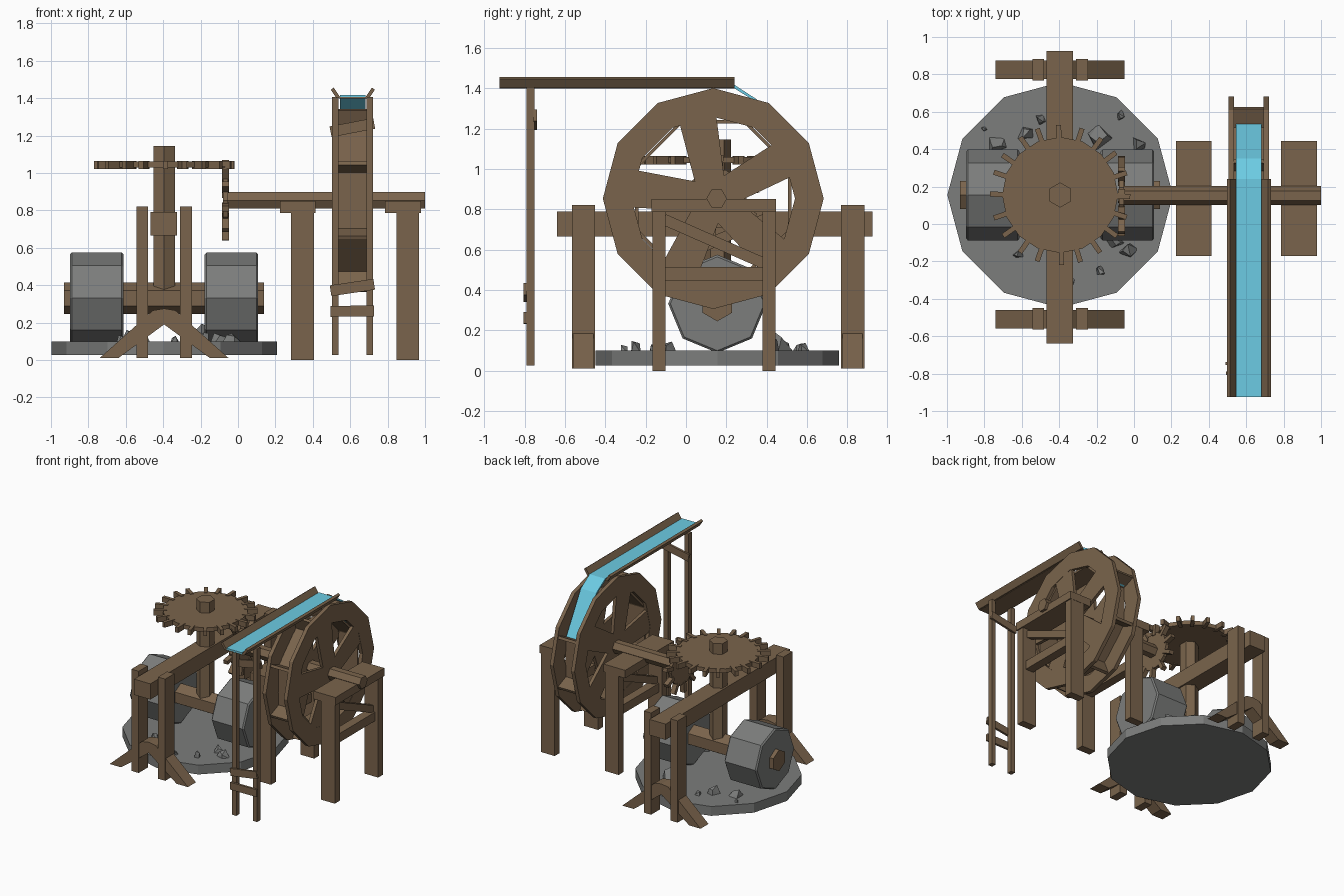
import bpy, bmesh, math, random
from math import sin, cos, pi, radians
from mathutils import Vector as V

random.seed(4)
cube = bpy.data.objects.get("Cube")
if cube:
    bpy.data.objects.remove(cube, do_unlink=True)


def material(name, rgb):
    m = bpy.data.materials.new(name)
    m.use_nodes = True
    m.diffuse_color = (*rgb, 1)
    b = m.node_tree.nodes["Principled BSDF"]
    b.inputs["Base Color"].default_value = (*rgb, 1)
    b.inputs["Roughness"].default_value = 0.9
    return m


WOOD = material("weathered wood", (0.195, 0.127, 0.072))
STONE = material("grey stone", (0.20, 0.205, 0.20))
WATER = material("water blue", (0.15, 0.60, 0.77))


def finish(name, bm, mat):
    bmesh.ops.recalc_face_normals(bm, faces=bm.faces)
    me = bpy.data.meshes.new(name)
    bm.to_mesh(me)
    bm.free()
    me.materials.append(mat)
    ob = bpy.data.objects.new(name, me)
    bpy.context.collection.objects.link(ob)
    return ob


def add_prism(bm, pts, vec):
    """Extrude a closed outline along a vector."""
    f = bm.faces.new([bm.verts.new(p) for p in pts])
    r = bmesh.ops.extrude_face_region(bm, geom=[f], use_keep_orig=True)
    vs = [g for g in r["geom"] if isinstance(g, bmesh.types.BMVert)]
    bmesh.ops.translate(bm, verts=vs, vec=V(vec))


def prism(name, pts, vec, mat=WOOD):
    bm = bmesh.new()
    add_prism(bm, pts, vec)
    return finish(name, bm, mat)


def box(name, x, y, z):
    pts = [(x[0], y[0], z[0]), (x[1], y[0], z[0]), (x[1], y[1], z[0]), (x[0], y[1], z[0])]
    return prism(name, pts, (0, 0, z[1] - z[0]))


def add_bar(bm, a, b, side, w, t):
    """Plank from a to b, w wide along side and t thick."""
    a, b, s = V(a), V(b), V(side).normalized()
    n = (b - a).cross(s).normalized() * t / 2
    s = s * w / 2
    add_prism(bm, [a + s + n, a - s + n, a - s - n, a + s - n], b - a)


def bar(name, a, b, side, w, t):
    bm = bmesh.new()
    add_bar(bm, a, b, side, w, t)
    return finish(name, bm, WOOD)


def circle_x(x, y, z, r, n, phase=0.0):
    return [(x, y + r * cos(phase + 2 * pi * i / n), z + r * sin(phase + 2 * pi * i / n)) for i in range(n)]


def circle_z(x, y, z, r, n, phase=0.0):
    return [(x + r * cos(phase + 2 * pi * i / n), y + r * sin(phase + 2 * pi * i / n), z) for i in range(n)]


def ring_x(name, y, z, r0, r1, x0, x1, n, phase=0.0):
    """Flat polygonal ring round the x direction."""
    bm = bmesh.new()
    loops = [[bm.verts.new(p) for p in circle_x(x, y, z, r, n, phase)]
             for x, r in ((x0, r0), (x0, r1), (x1, r1), (x1, r0))]
    for k in range(4):
        a, b = loops[k], loops[(k + 1) % 4]
        for i in range(n):
            j = (i + 1) % n
            bm.faces.new((a[i], a[j], b[j], b[i]))
    return finish(name, bm, WOOD)


MX, MY = -0.395, 0.155       # mill centre
WY, WZ = 0.135, 0.853        # water wheel centre

# Grinding bed and rollers
prism("grinding_bed", circle_z(MX, MY, 0.026, 0.603, 12), (0, 0, 0.074), STONE)
for side, s in (("right", -1), ("left", 1)):
    ob = prism(f"{side}_roller", circle_x(MX + s * 0.36 - 0.143, MY, 0.332, 0.243, 8), (0.286, 0, 0), STONE)
    bev = ob.modifiers.new("worn_rim", "BEVEL")
    bev.width, bev.segments = 0.01, 1
    bev.limit_method, bev.angle_limit = "ANGLE", radians(60)
prism("roller_axle", circle_x(-0.93, MY, 0.33, 0.085, 6, pi / 2), (1.07, 0, 0))
prism("mill_shaft", circle_z(MX, MY, 0.37, 0.067, 6, pi / 2), (0, 0, 0.775))

# Broken stones: x, y, size, height
ROCKS = [(-0.58, 0.49, .08, .07), (-0.74, 0.43, .10, .05), (-0.80, 0.51, .03, .03),
         (-0.18, 0.47, .13, .11), (0.03, 0.42, .08, .07), (-0.62, -0.16, .06, .06),
         (-0.34, -0.31, .05, .03), (-0.18, -0.25, .06, .05), (-0.03, -0.14, .08, .06),
         (-0.10, -0.08, .08, .06), (-0.50, 0.56, .05, .04), (-0.07, 0.58, .05, .06)]
for i, (x, y, d, h) in enumerate(ROCKS):
    bm = bmesh.new()
    turn = random.uniform(0, pi)
    for k in range(7):
        a = turn + k * pi / 2 + random.uniform(-0.4, 0.4)
        r = d * random.uniform(0.4, 0.75) * (1 if k < 4 else 0.6)
        bm.verts.new((x + r * cos(a), y + r * sin(a), 0.09 if k < 4 else 0.10 + h * random.uniform(0.4, 1)))
    res = bmesh.ops.convex_hull(bm, input=bm.verts)
    bmesh.ops.delete(bm, geom=[v for v in res["geom_interior"] if isinstance(v, bmesh.types.BMVert)], context="VERTS")
    finish(f"rubble_{i + 1}", bm, STONE)

# Large flat gear on the shaft
prism("crown_gear", circle_z(MX, MY, 1.028, 0.31, 16), (0, 0, 0.032))
bm = bmesh.new()
for i in range(20):
    a = 2 * pi * i / 20 + random.uniform(-0.03, 0.03)
    d = V((cos(a), sin(a), 0))
    c = V((MX, MY, 1.043))
    add_bar(bm, c + d * 0.28, c + d * 0.375, (-d.y, d.x, 0), 0.027, 0.042)
finish("crown_gear_teeth", bm, WOOD)

# Small upright gear on the wheel axle
prism("pinion_gear", circle_x(-0.08, 0.15, WZ, 0.15, 10), (0.026, 0, 0))
bm = bmesh.new()
for i in range(10):
    a = 2 * pi * i / 10 + radians(12)
    d = V((0, cos(a), sin(a)))
    c = V((-0.067, 0.15, WZ))
    add_bar(bm, c + d * 0.13, c + d * 0.215, (1, 0, 0), 0.038, 0.03)
finish("pinion_gear_teeth", bm, WOOD)
prism("wheel_axle", circle_x(-0.08, 0.152, WZ, 0.051, 6), (1.08, 0, 0))

# Water wheel: two spoked sides, drum and paddles
for side, x0 in (("right", 0.505), ("left", 0.692)):
    ring_x(f"{side}_wheel_rim", WY, WZ, 0.405, 0.547, x0, x0 + 0.03, 12)
    prism(f"{side}_wheel_hub", circle_x(x0 + 0.002, WY, WZ, 0.11, 10), (0.026, 0, 0))
    bm = bmesh.new()
    for k in range(5):
        a = radians(101 + 72 * k)
        d, t = V((0, cos(a), sin(a))), V((0, -sin(a), cos(a)))
        c = V((x0 + 0.002, WY, WZ))
        add_prism(bm, [c + d * r + t * w for r, w in ((0.05, -0.07), (0.43, -0.095), (0.43, 0.095), (0.05, 0.07))],
                  (0.026, 0, 0))
    finish(f"{side}_wheel_spokes", bm, WOOD)
ring_x("wheel_drum", WY, WZ, 0.402, 0.42, 0.53, 0.697, 8, pi / 8)
bm = bmesh.new()
for k in range(8):
    a = radians(22.5 + 45 * k)
    d = V((0, cos(a), sin(a)))
    c = V((0.614, WY, WZ))
    add_bar(bm, c + d * 0.40, c + d * 0.525, (1, 0, 0), 0.17, 0.022)
finish("wheel_paddles", bm, WOOD)

# Trestles that carry the wheel axle
for side, x0, x1, flip in (("inner", 0.225, 0.415, -1), ("outer", 0.785, 0.978, 1)):
    c = x1 - 0.07
    box(f"{side}_trestle_top", (x0, x1), (-0.17, 0.445), (0.787, 0.85))
    for end, y0 in (("front", -0.165), ("back", 0.38)):
        box(f"{side}_trestle_{end}_leg", (c - 0.061, c + 0.061), (y0, y0 + 0.063), (0, 0.79))
    box(f"{side}_trestle_crossbar", (c - 0.035, c + 0.035), (-0.12, 0.40), (0.445, 0.515))
    bar(f"{side}_trestle_brace", (c, 0.14 - flip * 0.25, 0.75), (c, 0.14 + flip * 0.25, 0.53), (1, 0, 0), 0.045, 0.055)

# Mill frame: crossbeam on two pairs of posts with splayed braces
box("mill_crossbeam", (-0.468, -0.325), (-0.64, 0.925), (0.665, 0.79))
for end, y0 in (("front", -0.565), ("back", 0.768)):
    y1 = y0 + 0.115
    for side, s in (("right", -1), ("left", 1)):
        c = MX + s * 0.117
        box(f"{end}_{side}_post", (c - 0.032, c + 0.032), (y0, y1), (0.01, 0.82))
        outline = [(MX, 0.275), (MX, 0.19), (MX + s * 0.245, 0.01), (MX + s * 0.345, 0.01), (MX + s * 0.06, 0.265)]
        prism(f"{end}_{side}_brace", [(x, y0 + 0.006, z) for x, z in outline], (0, 0.10, 0))

# Raised water trough with flared sides
box("trough_floor", (0.54, 0.69), (-0.925, 0.24), (1.398, 1.406))
for side, s in (("right", -1), ("left", 1)):
    outline = [(0.065, 1.40), (0.088, 1.40), (0.118, 1.445), (0.102, 1.456)]
    prism(f"trough_{side}_side", [(0.614 + s * x, -0.925, z) for x, z in outline], (0, 1.165, 0))
    c = 0.612 + s * 0.092
    box(f"trough_{side}_leg", (c - 0.018, c + 0.018), (-0.79, -0.75), (0.026, 1.405))
for i, (y, za, zb) in enumerate(((-0.797, 0.26, 0.262), (-0.797, 0.37, 0.405), (-0.746, 1.22, 1.265))):
    bar(f"trough_rung_{i + 1}", (0.495, y, za), (0.728, y, zb), (0, 1, 0), 0.018, 0.058)

# Water running along the trough and spilling onto the paddles
path = [(-0.925, 1.416), (0.24, 1.416), (0.35, 1.345), (0.545, 1.01)]
under = [(0.533, 1.005), (0.34, 1.336), (0.235, 1.402), (-0.925, 1.402)]
prism("water_stream", [(0.545, y, z) for y, z in path + under], (0.137, 0, 0), WATER)
